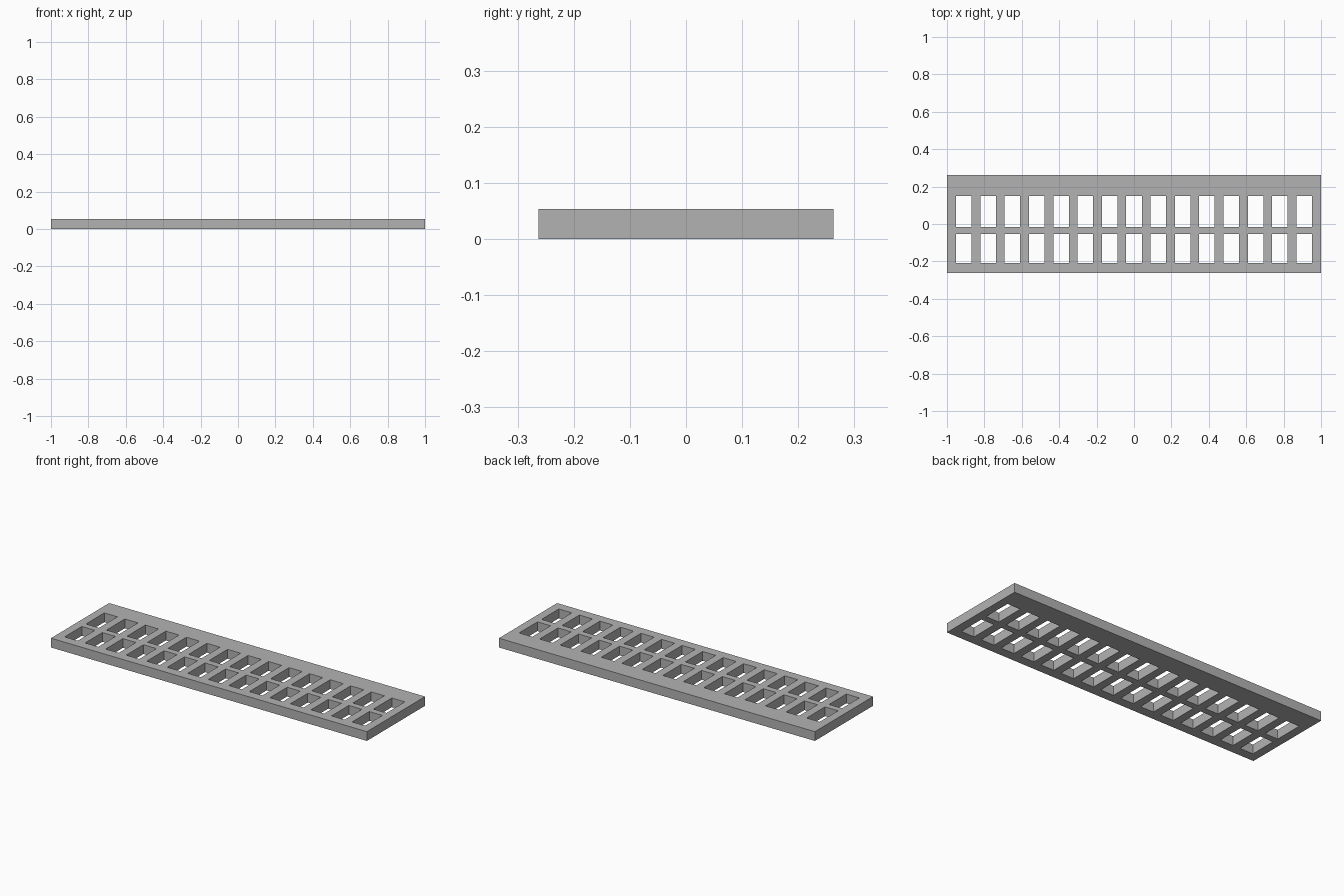
import bpy
import bmesh

cube = bpy.data.objects.get("Cube")
if cube:
    bpy.data.objects.remove(cube)

LENGTH, WIDTH, THICK = 2.0, 0.526, 0.053
SLOTS, PITCH, SLOT_WIDTH = 15, 0.13, 0.083

# Cut lines: every second strip along x is a slot column
xs = [-LENGTH / 2]
for i in range(SLOTS):
    centre = (i - (SLOTS - 1) / 2) * PITCH
    xs += [centre - SLOT_WIDTH / 2, centre + SLOT_WIDTH / 2]
xs.append(LENGTH / 2)

# Front rail, front slots, middle rail, rear slots, wide rear rail
ys = [-WIDTH / 2, -0.209, -0.053, -0.016, 0.15, WIDTH / 2]

# Flat plate with the slot cells left open
bm = bmesh.new()
grid = [[bm.verts.new((x, y, 0)) for y in ys] for x in xs]
for i in range(len(xs) - 1):
    for j in range(len(ys) - 1):
        if i % 2 and j % 2:
            continue
        bm.faces.new((grid[i][j], grid[i + 1][j], grid[i + 1][j + 1], grid[i][j + 1]))

# Thicken the plate upward into a closed solid
solid = bmesh.ops.extrude_face_region(bm, geom=bm.faces[:], use_keep_orig=True)
top = [v for v in solid["geom"] if isinstance(v, bmesh.types.BMVert)]
bmesh.ops.translate(bm, verts=top, vec=(0, 0, THICK))
bmesh.ops.recalc_face_normals(bm, faces=bm.faces[:])

mesh = bpy.data.meshes.new("slotted_grate")
bm.to_mesh(mesh)
bm.free()
grate = bpy.data.objects.new("slotted_grate", mesh)
bpy.context.collection.objects.link(grate)

# Plain grey
grey = bpy.data.materials.new("plain_grey")
grey.use_nodes = True
colour = (0.45, 0.45, 0.45, 1)
grey.diffuse_color = colour
grey.node_tree.nodes["Principled BSDF"].inputs["Base Color"].default_value = colour
mesh.materials.append(grey)
